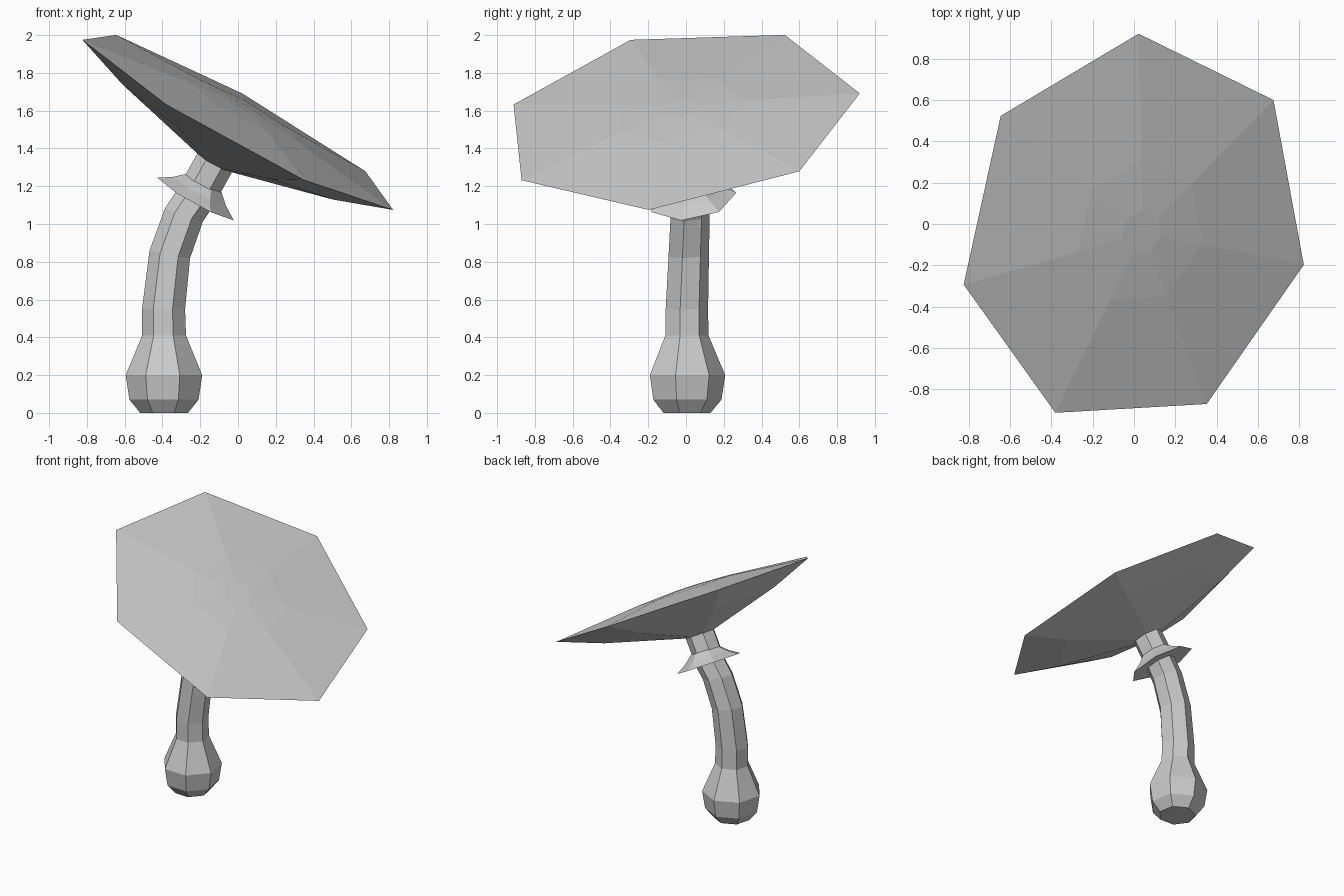
import bpy, bmesh, math
from mathutils import Matrix, Vector

if "Cube" in bpy.data.objects:
    bpy.data.objects.remove(bpy.data.objects["Cube"])

SIDES = 7
LEAN = math.radians(-15.5)      # compass direction the mushroom leans toward
LEAN_AXIS = Vector((-math.sin(LEAN), math.cos(LEAN), 0))


def tilt_matrix(degrees):
    return Matrix.Rotation(math.radians(degrees), 3, LEAN_AXIS)


def loft(name, rings, phase, closed=False):
    """Skin seven-sided rings given as (centre, radius, tilt in degrees)."""
    bm = bmesh.new()
    loops = []
    for centre, radius, tilt in rings:
        rot = tilt_matrix(tilt)
        loop = []
        for k in range(SIDES):
            a = math.radians(phase) + math.tau * k / SIDES
            p = Vector((math.cos(a), math.sin(a), 0)) * radius
            loop.append(bm.verts.new(Vector(centre) + rot @ p))
        loops.append(loop)
    pairs = list(zip(loops, loops[1:]))
    if closed:
        pairs.append((loops[-1], loops[0]))
    else:
        bm.faces.new(loops[0])
        bm.faces.new(loops[-1])
    for low, high in pairs:
        for k in range(SIDES):
            n = (k + 1) % SIDES
            bm.faces.new((low[k], low[n], high[n], high[k]))
    bmesh.ops.recalc_face_normals(bm, faces=bm.faces)
    mesh = bpy.data.meshes.new(name)
    bm.to_mesh(mesh)
    bm.free()
    obj = bpy.data.objects.new(name, mesh)
    bpy.context.collection.objects.link(obj)
    return obj


def tilted_profile(origin, profile, tilt=30):
    """Turn (radius, height) pairs into rings along a tilted axis."""
    axis = tilt_matrix(tilt) @ Vector((0, 0, 1))
    return [(Vector(origin) + axis * h, r, tilt) for r, h in profile]


# Stem with a bulbous foot, bending toward the cap
stem = [
    ((-0.39, 0.00, 0.00), 0.130, 0),
    ((-0.39, 0.00, 0.07), 0.188, 0),
    ((-0.39, 0.00, 0.20), 0.208, 0),
    ((-0.39, 0.00, 0.41), 0.119, 0),
    ((-0.393, 0.00, 0.55), 0.117, 1),
    ((-0.36, 0.01, 0.84), 0.112, 11),
    ((-0.285, 0.017, 1.05), 0.109, 20),
    ((-0.225, 0.02, 1.14), 0.107, 30),
    ((-0.115, 0.00, 1.34), 0.107, 30),
]
loft("stem", stem, -15.4)

# Flared skirt around the upper stem
skirt = [(0.105, 0.0), (0.163, -0.05), (0.238, -0.095), (0.10, -0.09)]
loft("skirt", tilted_profile((-0.175, 0.017, 1.22), skirt), -15.4, closed=True)

# Wide cap: conical underside, planar rim, shallow domed top
cap = [(0.10, -0.265), (0.653, -0.115), (0.963, 0.0), (0.353, 0.056), (0.11, 0.068)]
loft("cap", tilted_profile((0.003, -0.033, 1.555), cap), -11.9)
